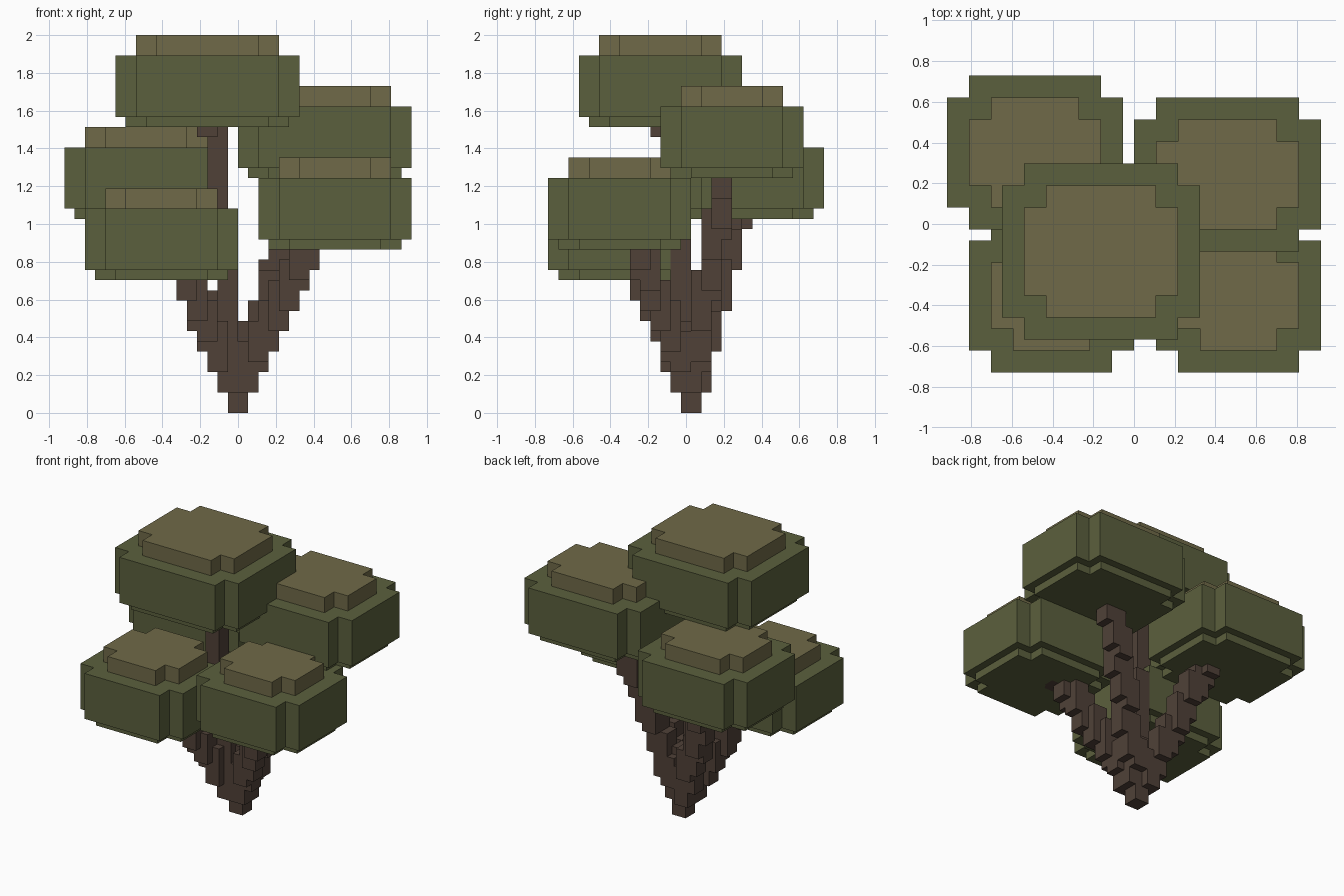
import bpy, bmesh, math

if "Cube" in bpy.data.objects:
    bpy.data.objects.remove(bpy.data.objects["Cube"])

U = 2 / 37  # size of one block


def material(name, rgb):
    m = bpy.data.materials.new(name)
    m.diffuse_color = (*rgb, 1)
    m.use_nodes = True
    m.node_tree.nodes["Principled BSDF"].inputs["Base Color"].default_value = m.diffuse_color
    return m


LEAF = material("leaf_green", (0.105, 0.117, 0.047))
TOP = material("leaf_top", (0.162, 0.144, 0.065))
BARK = material("bark", (0.080, 0.053, 0.039))


def finish(bm, name, mats):
    bmesh.ops.recalc_face_normals(bm, faces=bm.faces)
    bmesh.ops.scale(bm, vec=(U, U, U), verts=bm.verts)
    me = bpy.data.meshes.new(name)
    bm.to_mesh(me)
    bm.free()
    for m in mats:
        me.materials.append(m)
    ob = bpy.data.objects.new(name, me)
    bpy.context.collection.objects.link(ob)
    return ob


def leaf_clump(name, x0, x1, y0, y1, z):
    """Stepped block of leaves with notched corners; z is its underside."""
    bm = bmesh.new()

    def ring(inset, h):
        a, b, c, d = x0 + inset, x1 - inset, y0 + inset, y1 - inset
        n = 2
        pts = [(a + n, c), (b - n, c), (b - n, c + n), (b, c + n),
               (b, d - n), (b - n, d - n), (b - n, d), (a + n, d),
               (a + n, d - n), (a, d - n), (a, c + n), (a + n, c + n)]
        return [bm.verts.new((x, y, z + h)) for x, y in pts]

    steps = [(1, 0), (1, 1), (0, 1), (0, 7), (2, 7), (2, 9)]
    rings = [ring(*s) for s in steps]
    bm.faces.new(rings[0])
    for k, (r, s) in enumerate(zip(rings, rings[1:])):
        for i in range(12):
            j = (i + 1) % 12
            f = bm.faces.new((r[i], r[j], s[j], s[i]))
            f.material_index = int(k == 4)
    bm.faces.new(rings[-1]).material_index = 1
    return finish(bm, name, [LEAF, TOP])


# Leaf clumps: x range, y range, underside (in blocks)
clumps = {
    "leaves_top": (-12, 6, -10.5, 5.5, 28),
    "leaves_back_right": (0, 17, -2.5, 11.5, 23),
    "leaves_front_right": (2, 17, -13.5, 0.5, 16),
    "leaves_front_left": (-15, 0, -13.5, 0.5, 13),
    "leaves_back_left": (-17, -1, -0.5, 13.5, 19),
}
for name, dims in clumps.items():
    leaf_clump(name, *dims)

# Branches: a 2 x 2 x 4 block brush stepped from the root to each clump
cells = set()


def step(v):
    return int(math.copysign(math.floor(abs(v) + 0.5), v))


for x0, x1, y0, y1, base in clumps.values():
    tx, ty, tz = (x0 + x1) / 2, (y0 + y1) / 2 - 0.5, base + 4
    for z in range(base + 1):
        cx, cy = step(tx * z / tz), step(ty * z / tz)
        for k in range(z, min(z + 4, base + 1)):
            cells.update((cx + i, cy + j, k) for i in (-1, 0) for j in (-1, 0))

# Keep only the outer faces of the blocks
bm = bmesh.new()
for c in cells:
    for axis in range(3):
        for side in (0, 1):
            n = list(c)
            n[axis] += 2 * side - 1
            if tuple(n) in cells:
                continue
            quad = []
            for p, q in ((0, 0), (1, 0), (1, 1), (0, 1)):
                v = list(c)
                v[axis] += side
                v[(axis + 1) % 3] += p
                v[(axis + 2) % 3] += q
                quad.append(bm.verts.new((v[0], v[1] + 0.5, v[2])))
            if not side:
                quad.reverse()
            bm.faces.new(quad)
bmesh.ops.remove_doubles(bm, verts=bm.verts, dist=0.01)
bmesh.ops.dissolve_limit(bm, angle_limit=0.02, verts=bm.verts, edges=bm.edges)
finish(bm, "trunk_and_branches", [BARK])
